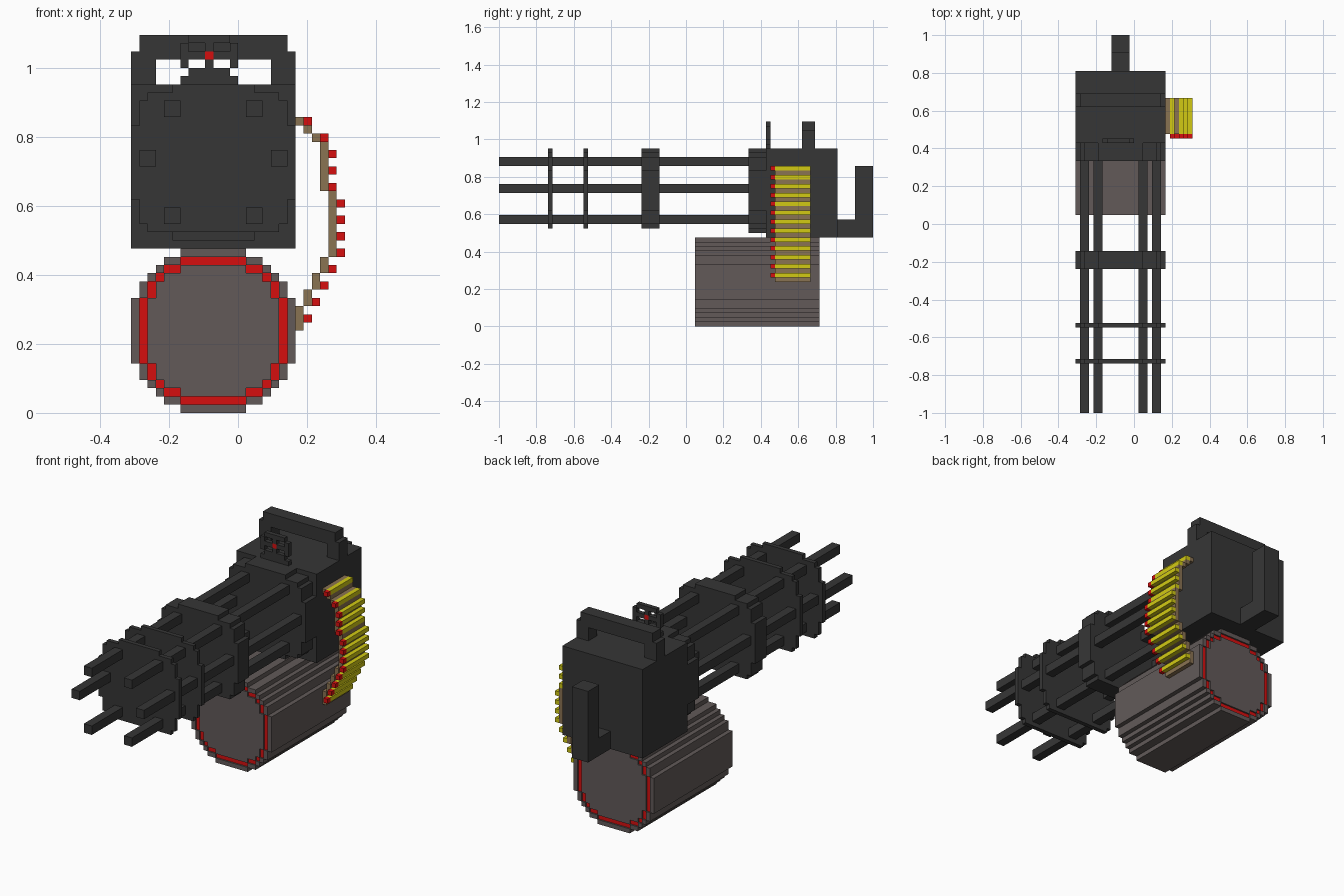
import bpy, bmesh

if "Cube" in bpy.data.objects:
    bpy.data.objects.remove(bpy.data.objects["Cube"])

V = 2 / 84          # one grid cell; the model is 84 cells long


def material(name, hexcol):
    lin = []
    for i in (0, 2, 4):
        c = int(hexcol[i:i + 2], 16) / 255
        lin.append(c / 12.92 if c <= 0.04045 else ((c + 0.055) / 1.055) ** 2.4)
    m = bpy.data.materials.new(name)
    m.diffuse_color = (*lin, 1)
    m.use_nodes = True
    m.node_tree.nodes["Principled BSDF"].inputs["Base Color"].default_value = m.diffuse_color
    return m


DARK = material("dark_gunmetal", "363636")
GREY = material("warm_grey", "625a59")
RED = material("red", "d60f0f")
BRASS = material("yellow_brass", "d2ca14")
BROWN = material("brown_link", "8a7352")


def rect(c0, c1, r0, r1):
    """Set of grid cells: columns c0..c1, rows r0..r1."""
    return {(c, r) for c in range(c0, c1) for r in range(r0, r1)}


def slab(name, cells, y0, y1, mat):
    """Extrude a front-view set of cells from y0 to y1 (all in grid units)."""
    bm = bmesh.new()

    def quad(pts):
        bm.faces.new([bm.verts.new(((x - 13) * V, y * V - 1, z * V)) for x, y, z in pts])

    for c, r in cells:
        d, u = c + 1, r + 1
        quad([(c, y0, r), (d, y0, r), (d, y0, u), (c, y0, u)])
        quad([(c, y1, r), (c, y1, u), (d, y1, u), (d, y1, r)])
        if (c - 1, r) not in cells:
            quad([(c, y0, r), (c, y0, u), (c, y1, u), (c, y1, r)])
        if (d, r) not in cells:
            quad([(d, y0, r), (d, y1, r), (d, y1, u), (d, y0, u)])
        if (c, r - 1) not in cells:
            quad([(c, y0, r), (c, y1, r), (d, y1, r), (d, y0, r)])
        if (c, u) not in cells:
            quad([(c, y0, u), (d, y0, u), (d, y1, u), (c, y1, u)])
    bmesh.ops.remove_doubles(bm, verts=bm.verts, dist=1e-5)
    bmesh.ops.recalc_face_normals(bm, faces=bm.faces)
    me = bpy.data.meshes.new(name)
    bm.to_mesh(me)
    bm.free()
    me.materials.append(mat)
    ob = bpy.data.objects.new(name, me)
    bpy.context.collection.objects.link(ob)
    return ob


# Ammo drum: stepped cylinder with a red groove in both ends
half = [6, 4, 3, 2, 1, 1, 0, 0, 0, 0]
disc = {(c, r) for r, i in enumerate(half + half[::-1]) for c in range(i, 20 - i)}
SIDES = [(1, 0), (-1, 0), (0, 1), (0, -1)]


def erode(s):
    return {(c, r) for c, r in s if all((c + a, r + b) in s for a, b in SIDES)}


inner = erode(disc)
ring = inner - erode(inner)
G = 0.5
slab("drum_body", disc, 44 + G, 72 - G, GREY)
for end, a, b, f in (("front", 44, 44 + G, 44 + G - 0.15), ("back", 72 - G, 72, 72 - G)):
    slab("drum_cap_" + end, disc - ring, a, b, GREY)
    slab("drum_red_ring_" + end, ring, f, f + 0.15, RED)

# Receiver with stepped front block
slab("receiver", rect(0, 20, 20, 40), 60, 76, DARK)
clamp = (rect(2, 18, 22, 39) | rect(1, 19, 23, 38)
         | rect(0, 20, 26, 35) | rect(5, 15, 38, 40))
slab("receiver_front", clamp | rect(5, 15, 21, 22), 56, 60, DARK)

# Barrel clamps and six barrels
for i, (a, b) in enumerate([(11, 12), (19, 20), (32, 36)]):
    slab(f"barrel_clamp_{i + 1}", clamp, a, b, DARK)
for c, r in [(4, 36), (1, 30), (4, 23)]:
    for side, col in (("left", c), ("right", 18 - c)):
        slab(f"barrel_{side}_{r}", rect(col, col + 2, r, r + 2), 0, 56, DARK)

# Carry handle on top
arch = (rect(0, 20, 40, 44) | rect(1, 19, 44, 46)) - rect(3, 17, 40, 43)
slab("carry_handle", arch, 68, 71, DARK)

# Sight: small round frame with cross and red centre
frame = rect(7, 12, 45, 46) | rect(7, 12, 41, 42) | rect(6, 13, 40, 41) | rect(6, 13, 43, 44)
for c in (6, 9, 12):
    frame |= rect(c, c + 1, 42, 45)
slab("sight_frame", frame - {(9, 43)}, 60, 61, DARK)
slab("sight_dot", {(9, 43)}, 60, 61, RED)

# Rear grip
slab("grip_arm", rect(8, 12, 20, 24), 76, 80, DARK)
slab("grip_post", rect(8, 12, 20, 36), 80, 84, DARK)

# Ammo belt: curved brown strip with thirteen rounds
links = (rect(20, 21, 35, 36) | rect(21, 22, 34, 35) | rect(22, 23, 33, 34)
         | rect(23, 24, 27, 33) | rect(24, 25, 19, 27) | rect(23, 24, 17, 19)
         | rect(22, 23, 15, 17) | rect(21, 22, 13, 15) | rect(20, 21, 10, 13))
slab("belt_links", links, 62, 70, BROWN)
for i, c in enumerate([21, 23, 24, 24, 24, 25, 25, 25, 25, 24, 23, 22, 21]):
    cell = {(c, 35 - 2 * i)}
    slab(f"round_case_{i + 1}", cell, 62, 70, BRASS)
    slab(f"round_tip_{i + 1}", cell, 61, 62, RED)
